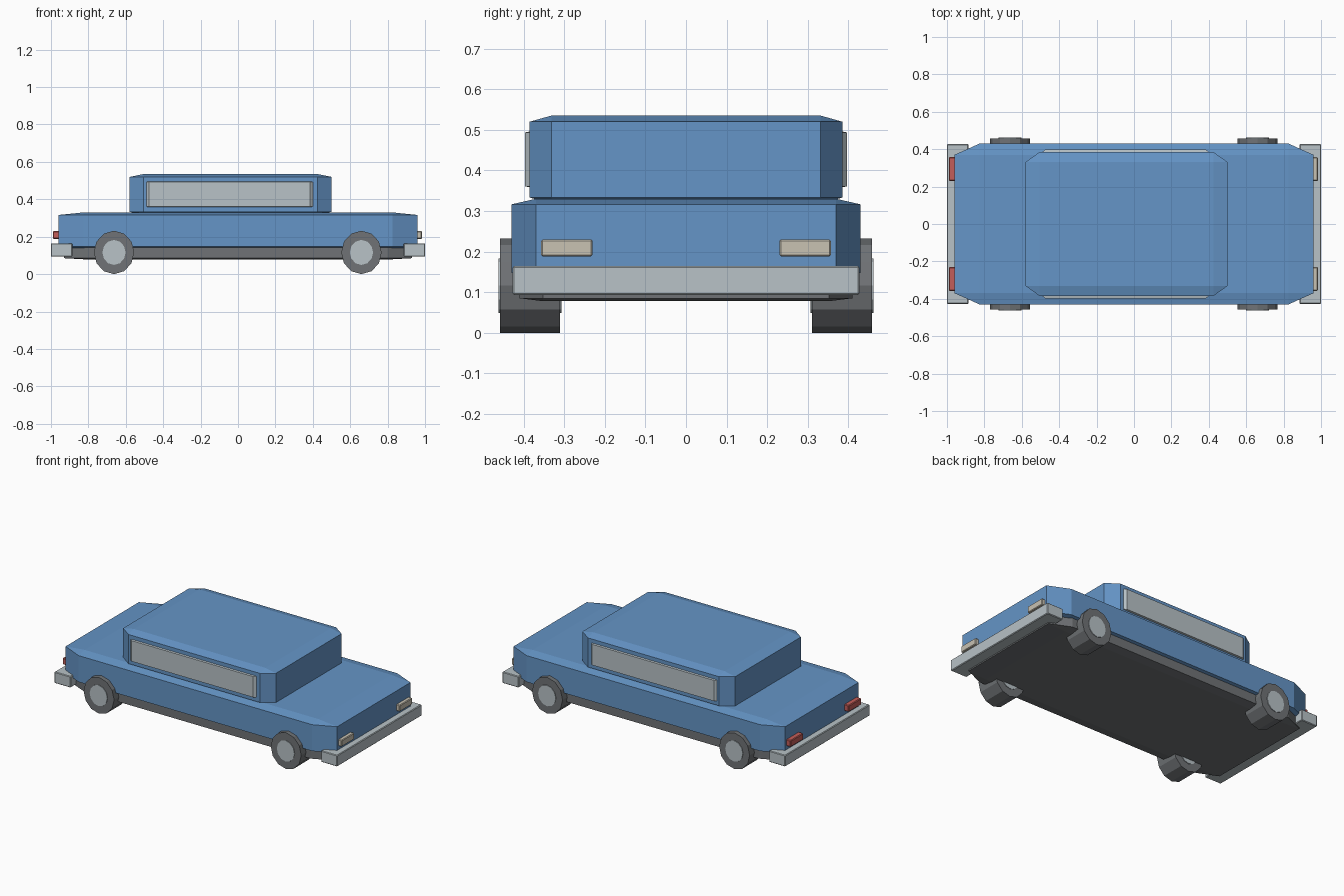
import bpy
import bmesh
from math import pi
from mathutils import Matrix, Vector

if "Cube" in bpy.data.objects:
    bpy.data.objects.remove(bpy.data.objects["Cube"], do_unlink=True)


def material(name, r, g, b):
    mat = bpy.data.materials.new(name)
    mat.use_nodes = True
    mat.diffuse_color = (r, g, b, 1)
    node = next(n for n in mat.node_tree.nodes if n.type == "BSDF_PRINCIPLED")
    node.inputs["Base Color"].default_value = (r, g, b, 1)
    node.inputs["Roughness"].default_value = 0.7
    return mat


BLUE = material("blue paint", 0.13, 0.30, 0.57)
SILVER = material("pale silver", 0.48, 0.54, 0.57)
GREY = material("dark grey", 0.16, 0.17, 0.18)
CREAM = material("cream lamp", 0.58, 0.54, 0.45)
RED = material("red lamp", 0.55, 0.11, 0.10)


def finish(name, bm, mat):
    mesh = bpy.data.meshes.new(name)
    bmesh.ops.recalc_face_normals(bm, faces=bm.faces)
    bm.to_mesh(mesh)
    bm.free()
    mesh.materials.append(mat)
    obj = bpy.data.objects.new(name, mesh)
    bpy.context.collection.objects.link(obj)
    return obj


def box(name, mat, x, y, z, bevel=0.07, stretch=True):
    """Box between the given limits; a stretched bevel follows its proportions."""
    limits = (x, y, z)
    size = Vector([hi - lo for lo, hi in limits])
    centre = Vector([(lo + hi) / 2 for lo, hi in limits])
    bm = bmesh.new()
    bmesh.ops.create_cube(bm, size=1)
    if not stretch:
        bmesh.ops.scale(bm, vec=size, verts=bm.verts)
    bmesh.ops.bevel(bm, geom=bm.edges[:], offset=bevel, segments=1,
                    profile=0.5, affect="EDGES")
    if stretch:
        bmesh.ops.scale(bm, vec=size, verts=bm.verts)
    bmesh.ops.translate(bm, vec=centre, verts=bm.verts)
    return finish(name, bm, mat)


def wheel_disc(name, mat, x, y, radius, width, sides=12):
    bm = bmesh.new()
    bmesh.ops.create_cone(bm, cap_ends=True, segments=sides, radius1=radius,
                          radius2=radius, depth=width)
    bmesh.ops.rotate(bm, matrix=Matrix.Rotation(pi / 2, 3, "X"), verts=bm.verts)
    bmesh.ops.scale(bm, vec=(0.93, 1, 1), verts=bm.verts)
    bmesh.ops.translate(bm, vec=(x, y, 0.116), verts=bm.verts)
    return finish(name, bm, mat)


# Body, cabin and the glass block that shows through both cabin sides
box("chassis", GREY, (-0.93, 0.93), (-0.41, 0.41), (0.078, 0.18))
box("body", BLUE, (-0.96, 0.96), (-0.43, 0.43), (0.134, 0.33))
box("cabin", BLUE, (-0.58, 0.50), (-0.385, 0.385), (0.318, 0.535))
box("side_windows", SILVER, (-0.545, 0.455), (-0.397, 0.397), (0.35, 0.504))

# Bumpers
for end, x in (("front", (0.885, 1.0)), ("rear", (-1.0, -0.885))):
    box(end + "_bumper", SILVER, x, (-0.427, 0.427), (0.093, 0.165), 0.004, False)

# Lamps and wheels, mirrored across the car
for side, s in (("left", 1), ("right", -1)):
    lamp_y = sorted((s * 0.23, s * 0.357))
    box(side + "_headlamp", CREAM, (0.93, 0.983), lamp_y, (0.188, 0.23), 0.004, False)
    box(side + "_tail_lamp", RED, (-0.99, -0.93), lamp_y, (0.188, 0.23), 0.004, False)
    for end, x in (("front", 0.66), ("rear", -0.663)):
        wheel_disc(f"{end}_{side}_tyre", GREY, x, s * 0.384, 0.116, 0.148)
        wheel_disc(f"{end}_{side}_hub", SILVER, x, s * 0.384, 0.067, 0.156)
